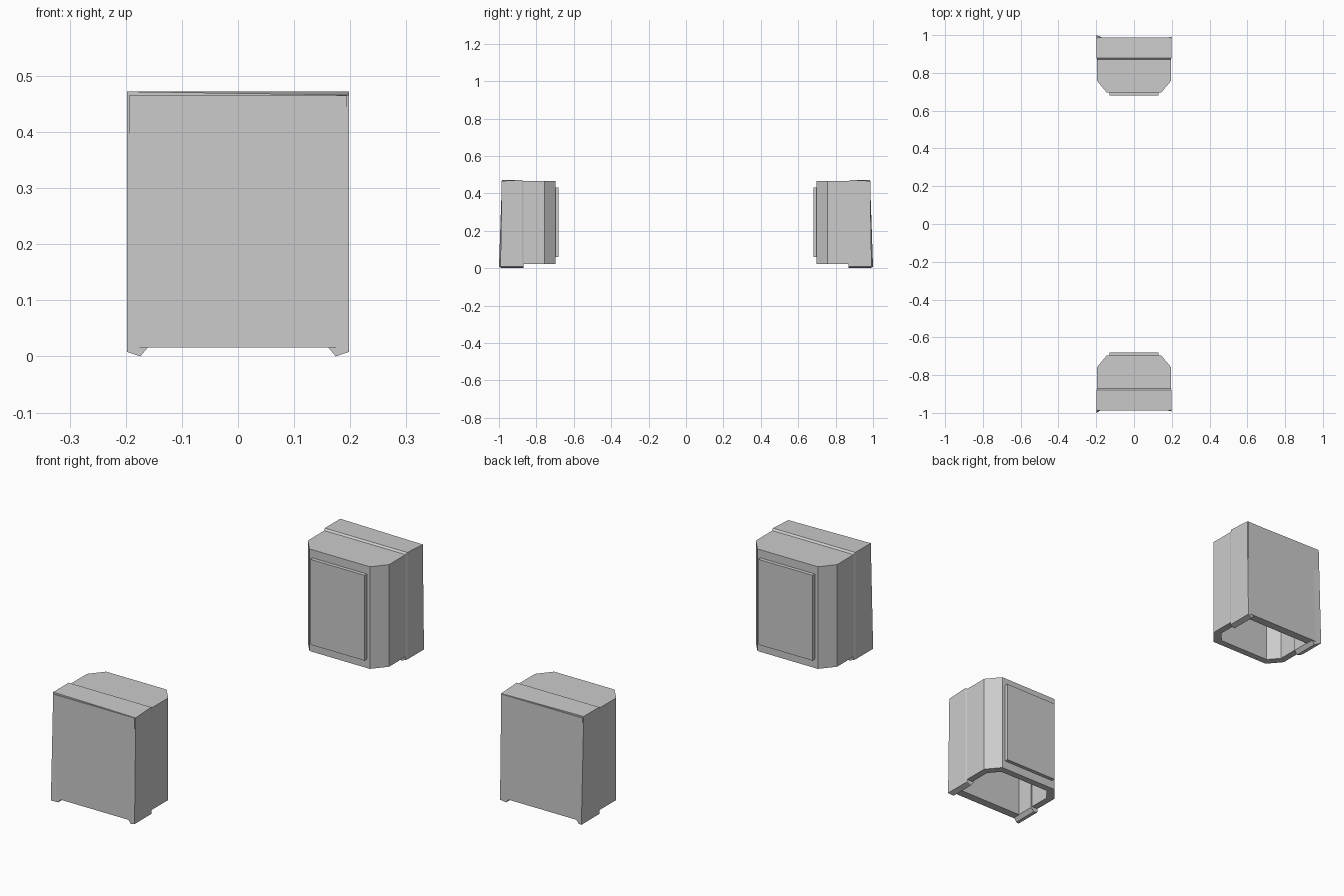
import bpy, bmesh

if "Cube" in bpy.data.objects:
    bpy.data.objects.remove(bpy.data.objects["Cube"])


def make_object(name, build):
    bm = bmesh.new()
    build(bm)
    bmesh.ops.recalc_face_normals(bm, faces=bm.faces)
    me = bpy.data.meshes.new(name)
    bm.to_mesh(me)
    bm.free()
    ob = bpy.data.objects.new(name, me)
    bpy.context.collection.objects.link(ob)
    return ob


def loft(name, rings):
    """Join matching rings of points and cap both ends."""
    def build(bm):
        vs = [[bm.verts.new(p) for p in r] for r in rings]
        for a, b in zip(vs, vs[1:]):
            for i in range(len(a)):
                j = (i + 1) % len(a)
                bm.faces.new((a[i], a[j], b[j], b[i]))
        bm.faces.new(vs[0])
        bm.faces.new(vs[-1])
    return make_object(name, build)


def outline(s, w, y_front, y_cut, w_cut, y_back):
    """Plan of the housing: a box with two chamfered corners."""
    half = [(w, y_back), (w, y_cut), (w_cut, y_front)]
    pts = half + [(-x, y) for x, y in reversed(half)]
    return [(x, s * y) for x, y in pts]


def at_z(pts, z):
    return [(x, y, z) for x, y in pts]


def box(name, x, y0, y1, z0, z1):
    plan = [(-x, y0), (x, y0), (x, y1), (-x, y1)]
    return loft(name, [at_z(plan, z0), at_z(plan, z1)])


for s, side in ((-1, "front"), (1, "back")):
    # Hollow chamfered housing, open underneath
    outer = outline(s, 0.195, 0.697, 0.757, 0.145, 0.965)
    inner = outline(s, 0.165, 0.727, 0.775, 0.125, 0.955)
    loft(side + "_housing", [at_z(outer, 0.465), at_z(outer, 0.022),
                             at_z(inner, 0.022), at_z(inner, 0.435)])

    # Raised panel on the inward face
    box(side + "_inner_panel", 0.13, s * 0.681, s * 0.70, 0.06, 0.43)

    # Collar: arch with pointed feet and a small sloped shoulder
    def arch(y, w, top, low):
        half = [(w, top), (w, low), (0.174, low - 0.008),
                (0.16, 0.017), (0.16, 0.435)]
        pts = half + [(-x, z) for x, z in reversed(half)]
        return [(x, s * y, z) for x, z in pts]

    collar = loft(side + "_collar", [arch(0.87, 0.195, 0.465, 0.008),
                                     arch(0.878, 0.198, 0.472, 0.008),
                                     arch(0.984, 0.198, 0.472, 0.008)])
    # Flared lower corners and the slightly dropped top corner
    for v in collar.data.vertices:
        if abs(v.co.y) > 0.98 and abs(v.co.x) > 0.19:
            if v.co.z < 0.02:
                v.co.y = s * (1.0 if v.co.x < 0 else 0.992)
            elif v.co.x > 0 and v.co.z > 0.47:
                v.co.z = 0.466

    # Flat outward plate
    box(side + "_outer_plate", 0.194, s * 0.95, s * 0.987, 0.016, 0.465)
